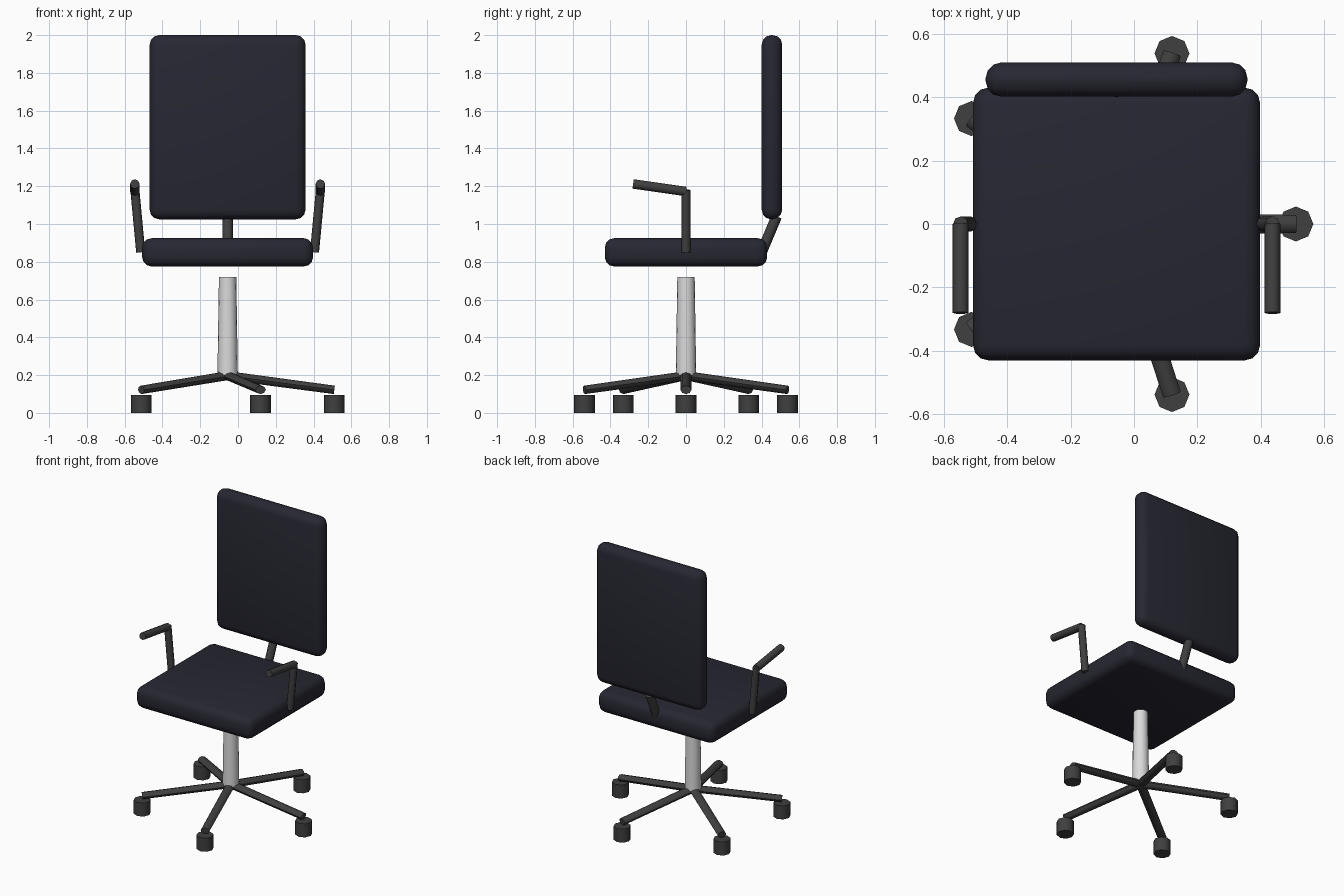
import bpy, math
from mathutils import Vector, Matrix

if "Cube" in bpy.data.objects:
    bpy.data.objects.remove(bpy.data.objects["Cube"], do_unlink=True)

CX = -0.055  # axis of the chair column


def material(name, colour):
    m = bpy.data.materials.new(name)
    m.use_nodes = True
    m.diffuse_color = (*colour, 1)
    m.node_tree.nodes["Principled BSDF"].inputs["Base Color"].default_value = (*colour, 1)
    return m


fabric = material("navy fabric", (0.02, 0.02, 0.032))
plastic = material("dark grey plastic", (0.05, 0.05, 0.05))
steel = material("light grey steel", (0.7, 0.7, 0.7))


def finish(name, mat):
    ob = bpy.context.object
    ob.name = name
    ob.data.materials.append(mat)
    return ob


def cushion(name, centre, size, bevel):
    bpy.ops.mesh.primitive_cube_add(size=1, location=centre)
    ob = finish(name, fabric)
    ob.scale = size
    bpy.ops.object.transform_apply(location=False, rotation=False, scale=True)
    mod = ob.modifiers.new("rounding", "BEVEL")
    mod.width = bevel
    mod.segments = 3
    bpy.ops.object.shade_smooth()


def rod(name, a, b, r1, r2, mat, sides=8, flat=1.0, turn=0.0):
    """Straight bar from a to b; flat squashes its height."""
    a, b = Vector(a), Vector(b)
    axis = b - a
    bpy.ops.mesh.primitive_cone_add(vertices=sides, radius1=r1, radius2=r2, depth=axis.length)
    ob = finish(name, mat)
    ob.data.transform(Matrix.Rotation(turn, 4, "Z"))
    ob.data.transform(Matrix.Diagonal((1, flat, 1, 1)))
    ob.rotation_euler = axis.to_track_quat("Z", "Y").to_euler()
    ob.location = (a + b) / 2
    bpy.ops.object.shade_smooth_by_angle(angle=math.radians(50))
    return ob


# Cushions
cushion("seat", (CX, 0, 0.85), (0.905, 0.86, 0.15), 0.05)
cushion("backrest", (CX, 0.455, 1.5125), (0.825, 0.108, 0.975), 0.05)
rod("backrest_support", (CX, 0.4, 0.85), (CX, 0.48, 1.04), 0.028, 0.028, plastic)

# Column
rod("column", (CX, 0, 0.2), (CX, 0, 0.72), 0.054, 0.046, steel, sides=16)

# Five legs with casters
for i in range(5):
    t = math.radians(72 * i)
    x, y = CX + 0.565 * math.cos(t), 0.565 * math.sin(t)
    rod(f"leg_{i + 1}", (CX, 0, 0.197), (x, y, 0.122), 0.031, 0.029, plastic, flat=0.77)
    rod(f"caster_{i + 1}", (x, y, 0), (x, y, 0.095), 0.055, 0.055, plastic)

# Armrests
for side, s in (("right", -1), ("left", 1)):
    top = Vector((CX + s * 0.491, 0, 1.18))
    rod(f"{side}_arm_post", (CX + s * 0.46, 0, 0.85), top, 0.024, 0.024, plastic)
    rod(f"{side}_armrest", top - Vector((0, 0, 0.008)), top + Vector((0, -0.28, 0.032)),
        0.025, 0.025, plastic)
